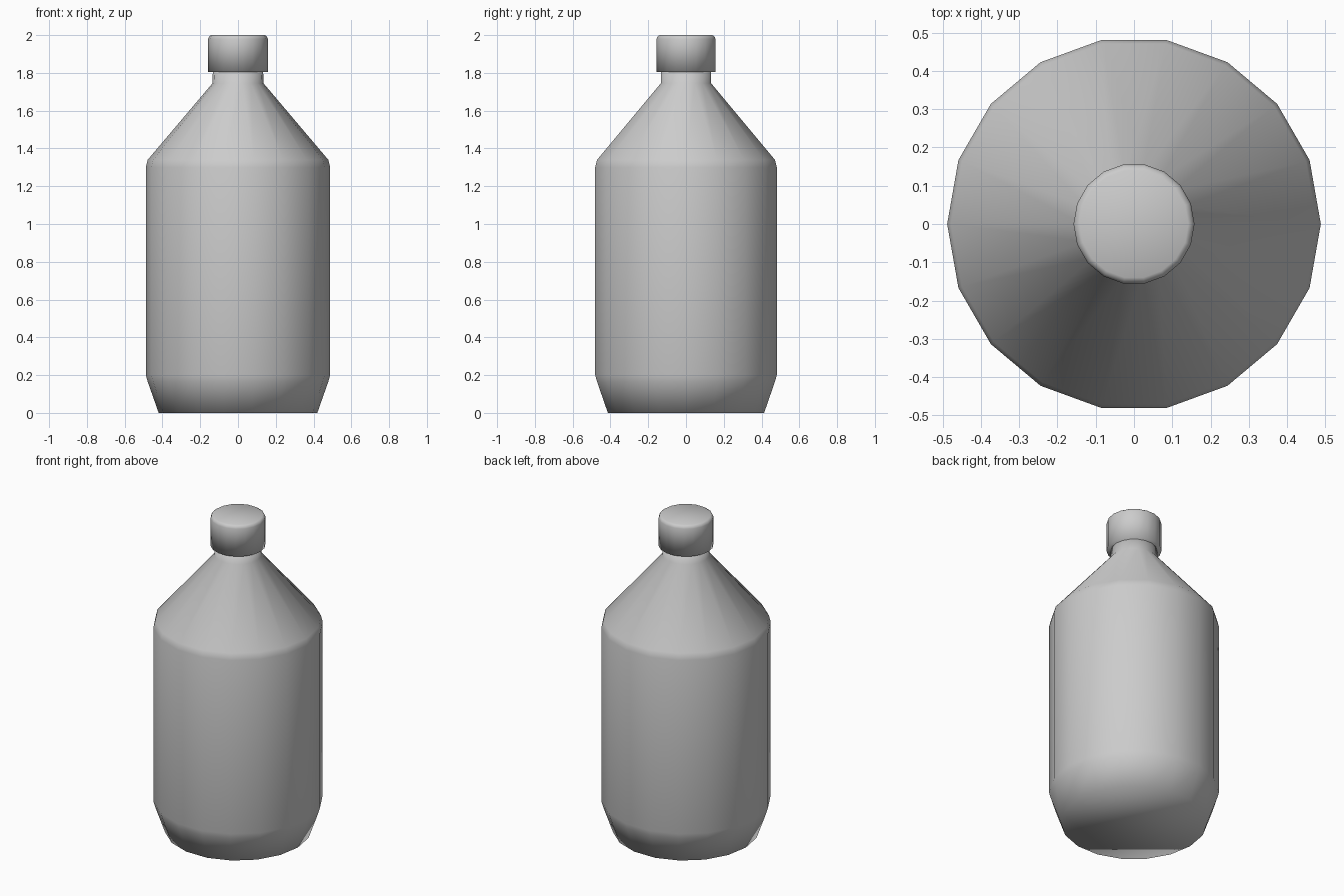
import bpy, bmesh
from math import cos, sin, tau

if "Cube" in bpy.data.objects:
    bpy.data.objects.remove(bpy.data.objects["Cube"])

SIDES = 18


def lathe(name, profile):
    """Revolve (radius, z) points into a closed, smooth, faceted solid."""
    bm = bmesh.new()
    rings = [[bm.verts.new((r * cos(tau * i / SIDES), r * sin(tau * i / SIDES), z))
              for i in range(SIDES)] for r, z in profile]
    for low, high in zip(rings, rings[1:]):
        for i in range(SIDES):
            j = (i + 1) % SIDES
            bm.faces.new((low[i], low[j], high[j], high[i]))
    bm.faces.new(rings[0][::-1])
    bm.faces.new(rings[-1])
    for face in bm.faces:
        face.smooth = True
    mesh = bpy.data.meshes.new(name)
    bm.to_mesh(mesh)
    bm.free()
    obj = bpy.data.objects.new(name, mesh)
    bpy.context.collection.objects.link(obj)
    return obj


# Bottle: tapered foot, straight wall, conical shoulder and short neck
lathe("bottle_body", [(0.42, 0.0), (0.478, 0.165), (0.488, 0.20), (0.488, 1.30),
                      (0.478, 1.34), (0.135, 1.745), (0.133, 1.82)])

# Screw cap with a slightly bevelled top edge
lathe("cap", [(0.158, 1.805), (0.158, 1.98), (0.153, 1.993), (0.142, 2.0)])
